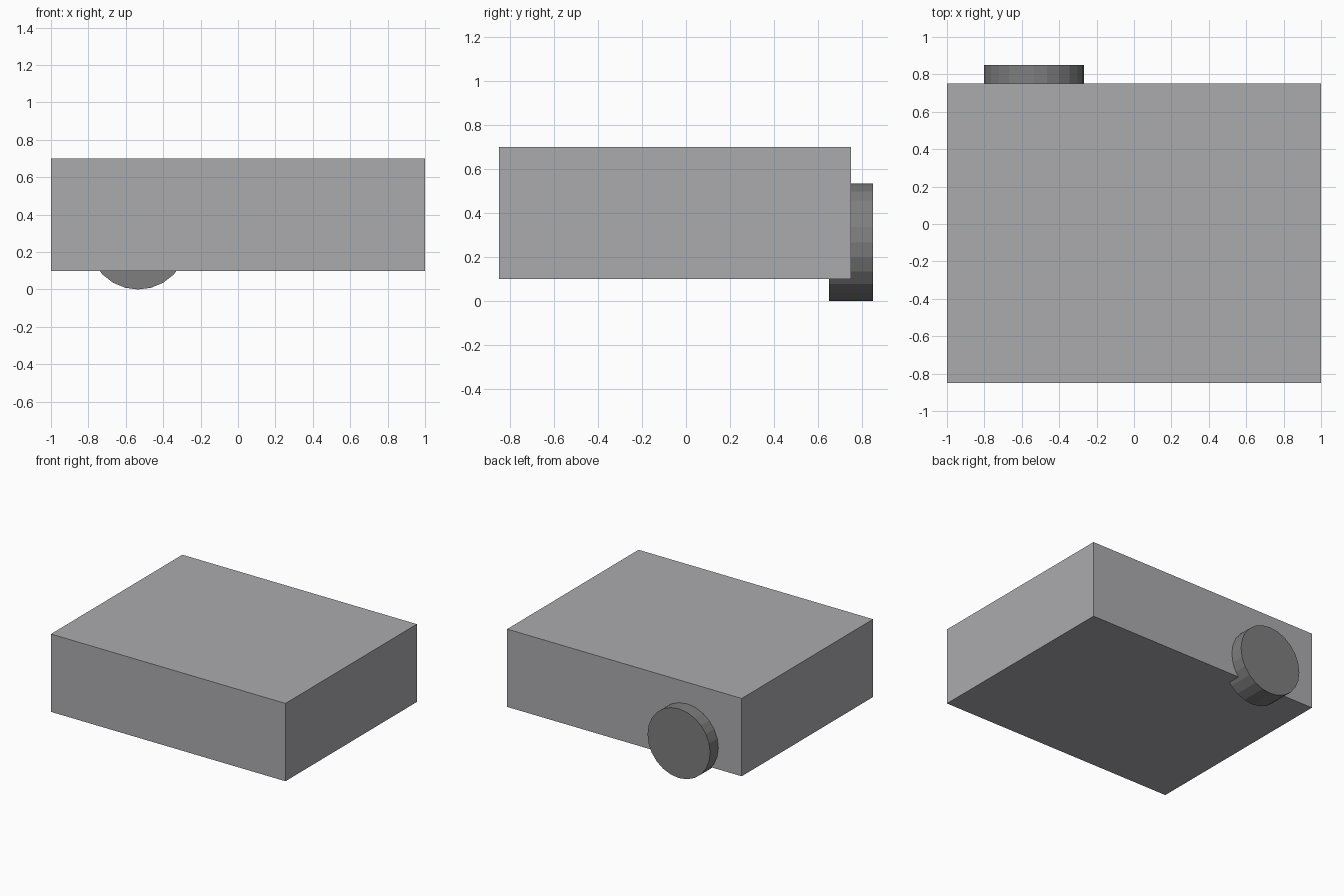
import bpy, math

if "Cube" in bpy.data.objects:
    bpy.data.objects.remove(bpy.data.objects["Cube"])


def paint(obj, name, color):
    mat = bpy.data.materials.new(name)
    mat.diffuse_color = (*color, 1.0)
    mat.use_nodes = True
    mat.node_tree.nodes["Principled BSDF"].inputs["Base Color"].default_value = mat.diffuse_color
    obj.data.materials.append(mat)


# Main body: plain rectangular block
bpy.ops.mesh.primitive_cube_add(size=1, location=(0, -0.05, 0.4))
body = bpy.context.object
body.name = "body"
body.scale = (2.0, 1.6, 0.6)
bpy.ops.object.transform_apply(location=False, rotation=False, scale=True)
paint(body, "mid_grey", (0.41, 0.41, 0.43))

# Single wheel, half sunk into the back face, axle along y
RADIUS = 0.267
bpy.ops.mesh.primitive_cylinder_add(
    vertices=24, radius=RADIUS, depth=0.2,
    location=(-0.534, 0.75, RADIUS), rotation=(math.pi / 2, 0, 0))
wheel = bpy.context.object
wheel.name = "wheel"
paint(wheel, "dark_grey", (0.21, 0.21, 0.21))
